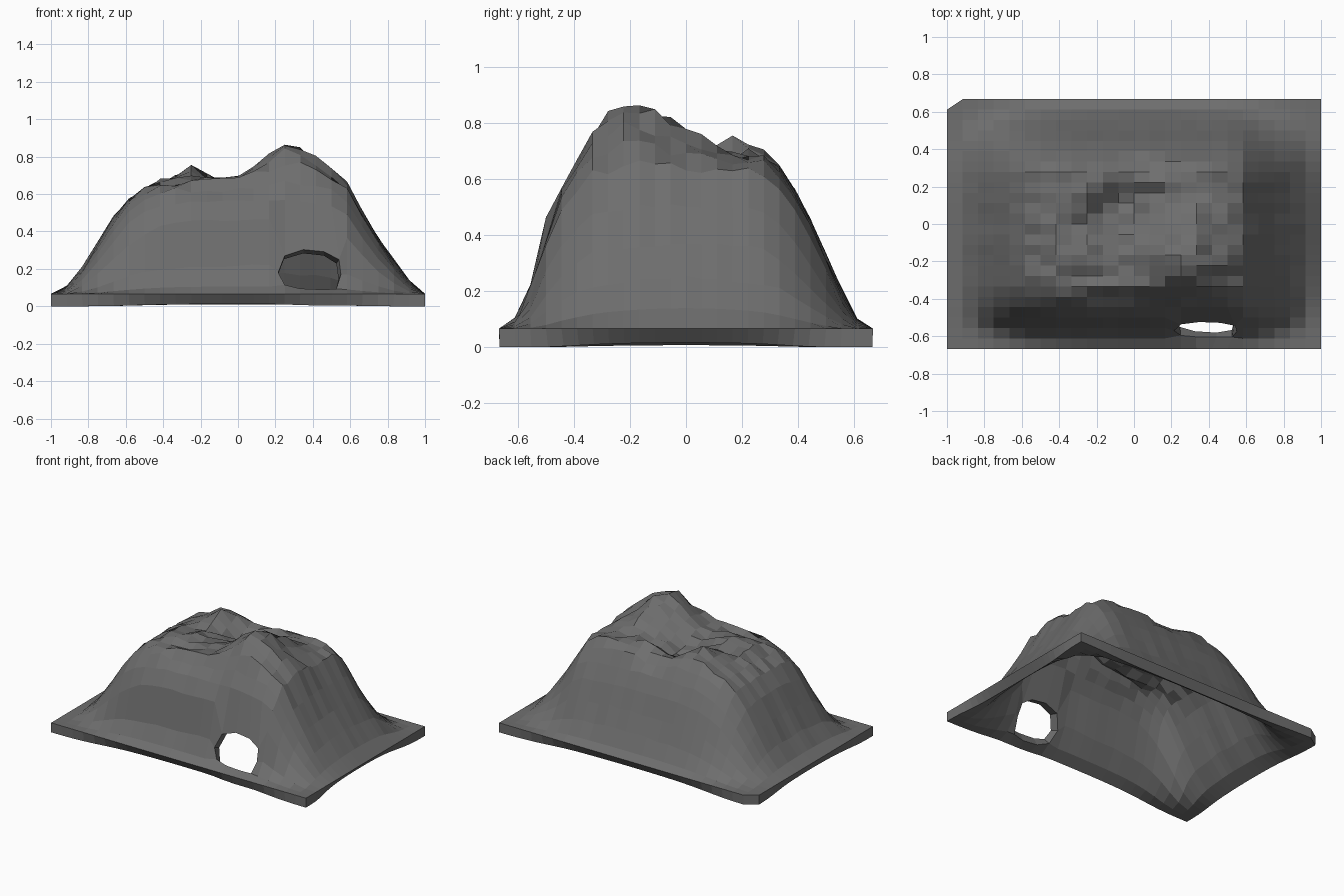
import bpy, bmesh, math, random

if "Cube" in bpy.data.objects:
    bpy.data.objects.remove(bpy.data.objects["Cube"])

random.seed(4)
N = 24                      # grid cells per side
HX, HY = 1.0, 0.667         # half sizes of the footprint
RIM = 0.067                 # shell thickness, also rim height
PLATEAU = 0.60

# slope profiles: position -> share of plateau height
PROFILE_X = [(-1, 0), (-.917, .07), (-.833, .24), (-.75, .46), (-.667, .68),
             (-.583, .84), (-.5, .93), (-.417, .98), (-.3, 1), (.42, 1), (.5, .99),
             (.583, .95), (.667, .73), (.75, .50), (.833, .30), (.917, .12), (1, 0)]
PROFILE_Y = [(-.667, 0), (-.611, .065), (-.556, .25), (-.5, .66), (-.444, .82),
             (-.389, .93), (-.333, 1), (.278, 1), (.333, .94), (.389, .82),
             (.444, .65), (.5, .44), (.556, .23), (.611, .06), (.667, 0)]
# summit bumps and dips: x, y, spread x, spread y, height
BUMPS = [(.27, -.22, .14, .10, .19), (.29, -.06, .10, .08, .10), (.34, .05, .10, .05, .05),
         (-.25, .19, .08, .08, .09), (-.33, -.16, .12, .1, .02),
         (-.07, .13, .08, .10, -.06), (.2, .22, .12, .06, .03), (.5, -.18, .08, .1, .02)]


def sample(profile, t):
    t = max(profile[0][0], min(profile[-1][0], t))
    for (a, fa), (b, fb) in zip(profile, profile[1:]):
        if t <= b:
            return fa + (fb - fa) * (t - a) / (b - a)
    return profile[-1][1]


def height(x, y):
    # pushing the sample point outward towards the corners rounds the plan
    f = (sample(PROFILE_X, x * (1 + .10 * (y / HY) ** 2))
         * sample(PROFILE_Y, y * (1 + .07 * x ** 2)))
    z = PLATEAU * f
    for bx, by, sx, sy, h in BUMPS:
        z += f * h * math.exp(-.5 * (((x - bx) / sx) ** 2 + ((y - by) / sy) ** 2))
    if f > .9:              # rocky summit
        z += random.uniform(-.024, .016)
    elif f > .2:            # slightly uneven slopes
        z += random.uniform(-.008, .008)
    return RIM + z


# mountain surface
bm = bmesh.new()
bmesh.ops.create_grid(bm, x_segments=N, y_segments=N, size=1)
grid = {}
for v in bm.verts:
    i, j = round((v.co.x + 1) * N / 2), round((v.co.y + 1) * N / 2)
    grid[i, j] = v
    v.co.y *= HY
    v.co.z = height(v.co.x, v.co.y)

# tunnel mouth: remove 3 x 2 cells and round the opening (x, z points)
I0, J0 = 15, 1
mouth = {(0, 0): (.25, .115), (1, 0): (.33, .095), (2, 0): (.44, .09), (3, 0): (.525, .092),
         (0, 1): (.215, .18), (3, 1): (.55, .17),
         (0, 2): (.25, .27), (1, 2): (.35, .303), (2, 2): (.46, .292), (3, 2): (.54, .25)}
for (i, j), (x, z) in mouth.items():
    grid[I0 + i, J0 + j].co = (x, -.605 + (z - .09) * .38, z)
inner = [grid[I0 + i, J0 + 1] for i in (1, 2)]
corner = grid[0, N]
bmesh.ops.delete(bm, geom=inner, context='VERTS')

# clipped back left corner
bmesh.ops.dissolve_verts(bm, verts=[corner])

mesh = bpy.data.meshes.new("mountain_shell")
bm.normal_update()
bm.to_mesh(mesh)
bm.free()
shell = bpy.data.objects.new("mountain_shell", mesh)
bpy.context.collection.objects.link(shell)

# hollow shell with an open underside
solid = shell.modifiers.new("thickness", 'SOLIDIFY')
solid.thickness = RIM
solid.offset = -1

# dark grey rock
rock = bpy.data.materials.new("dark_rock")
rock.diffuse_color = (.155, .155, .155, 1)
rock.use_nodes = True
rock.node_tree.nodes["Principled BSDF"].inputs["Base Color"].default_value = rock.diffuse_color
mesh.materials.append(rock)
